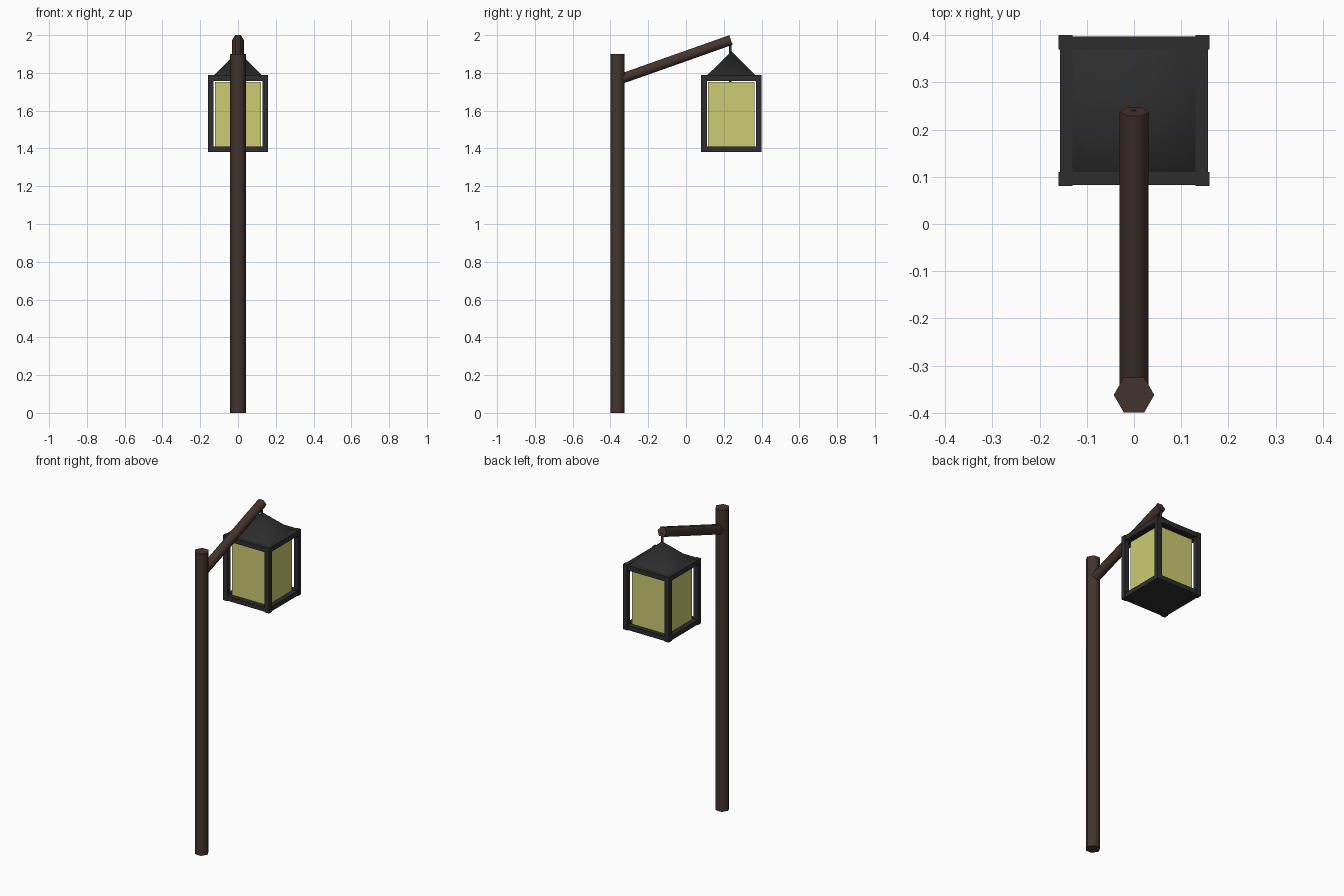
import bpy, bmesh, math
from mathutils import Vector

if "Cube" in bpy.data.objects:
    bpy.data.objects.remove(bpy.data.objects["Cube"])


def material(name, rgb):
    m = bpy.data.materials.new(name)
    m.diffuse_color = (*rgb, 1)
    m.use_nodes = True
    m.node_tree.nodes["Principled BSDF"].inputs["Base Color"].default_value = m.diffuse_color
    return m


WOOD = material("dark_wood", (0.056, 0.034, 0.026))
IRON = material("black_iron", (0.026, 0.026, 0.027))
GLASS = material("yellow_glass", (0.60, 0.60, 0.17))


def finish(bm, name, mat, smooth=None):
    bmesh.ops.recalc_face_normals(bm, faces=bm.faces)
    me = bpy.data.meshes.new(name)
    bm.to_mesh(me)
    bm.free()
    me.materials.append(mat)
    ob = bpy.data.objects.new(name, me)
    bpy.context.collection.objects.link(ob)
    if smooth:
        bpy.ops.object.select_all(action='DESELECT')
        ob.select_set(True)
        bpy.context.view_layer.objects.active = ob
        bpy.ops.object.shade_smooth_by_angle(angle=math.radians(smooth))
    return ob


def rod(name, a, b, radius, mat, sides=6):
    """Prism between two points in the x = 0 plane, with corners facing +x and -x."""
    a, b = Vector(a), Vector(b)
    side = Vector((1, 0, 0))
    up = (b - a).normalized().cross(side)
    bm = bmesh.new()
    rings = []
    for p in (a, b):
        ring = []
        for i in range(sides):
            t = math.tau * i / sides
            ring.append(bm.verts.new(p + radius * (side * math.cos(t) + up * math.sin(t))))
        rings.append(ring)
        bm.faces.new(ring)
    for i in range(sides):
        j = (i + 1) % sides
        bm.faces.new((rings[0][i], rings[0][j], rings[1][j], rings[1][i]))
    return finish(bm, name, mat, 65)


def box(name, lo, hi, mat):
    bm = bmesh.new()
    bmesh.ops.create_cube(bm, size=1)
    for v in bm.verts:
        v.co = [l + (c + 0.5) * (h - l) for l, h, c in zip(lo, hi, v.co)]
    return finish(bm, name, mat)


# Post, sloping arm and hanging rod
rod("post", (0, -0.362, 0), (0, -0.362, 1.9), 0.043, WOOD)
rod("arm", (0, -0.362, 1.762), (0, 0.238, 1.974), 0.031, WOOD)
CY = 0.24
rod("hanging_rod", (0, 0.235, 1.748), (0, 0.235, 1.97), 0.008, IRON)

# Lantern frame: corner posts, then top and bottom rails
OUT, RAIL, IN = 0.16, 0.157, 0.13
Z0, Z1 = 1.38, 1.79
for sx in (-1, 1):
    for sy in (-1, 1):
        xs = sorted((sx * IN, sx * OUT))
        ys = sorted((CY + sy * IN, CY + sy * OUT))
        box("corner_post", (xs[0], ys[0], Z0), (xs[1], ys[1], Z1), IRON)
for z0, z1 in ((Z0 + 0.002, 1.411), (1.757, Z1 - 0.002)):
    for s in (-1, 1):
        a, b = sorted((s * IN, s * RAIL))
        box("side_rail", (a, CY - IN, z0), (b, CY + IN, z1), IRON)
        box("cross_rail", (-IN, CY + a, z0), (IN, CY + b, z1), IRON)
box("lantern_floor", (-0.135, CY - 0.135, 1.383), (0.135, CY + 0.135, 1.408), IRON)

# Glowing glass body
box("glass", (-0.123, CY - 0.123, 1.408), (0.123, CY + 0.123, 1.753), GLASS)

# Pyramid roof set into the top rails
bm = bmesh.new()
H = 0.135
base = [bm.verts.new((x * H, CY + y * H, 1.78)) for x, y in ((-1, -1), (1, -1), (1, 1), (-1, 1))]
apex = bm.verts.new((0, CY, 1.915))
bm.faces.new(base)
for i in range(4):
    bm.faces.new((base[i], base[(i + 1) % 4], apex))
finish(bm, "roof", IRON, 75)
